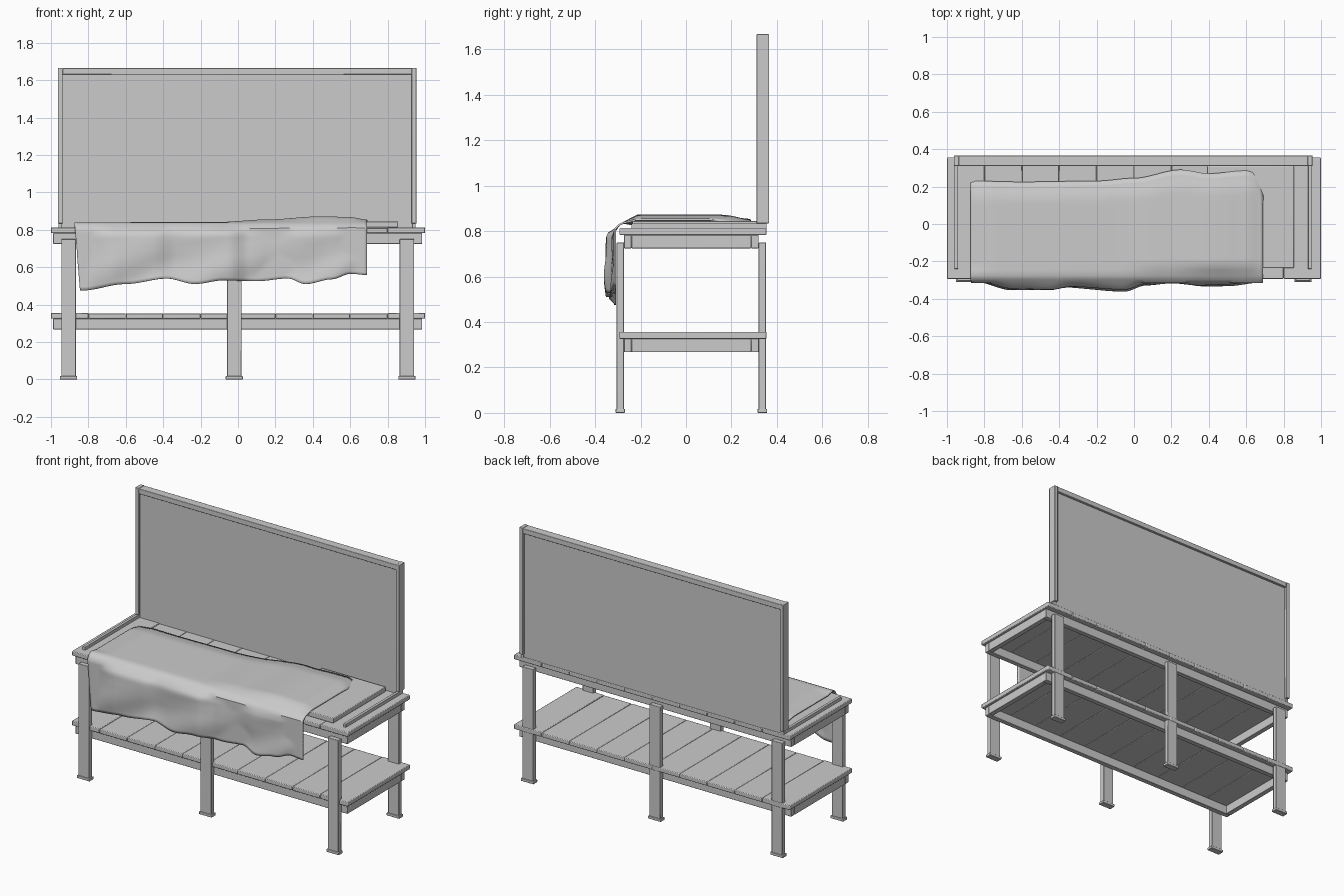
import bpy, bmesh, math

if "Cube" in bpy.data.objects:
    bpy.data.objects.remove(bpy.data.objects["Cube"])


def finish(name, bm, bevel=0.0):
    mesh = bpy.data.meshes.new(name)
    bmesh.ops.recalc_face_normals(bm, faces=bm.faces)
    bm.to_mesh(mesh)
    bm.free()
    ob = bpy.data.objects.new(name, mesh)
    bpy.context.collection.objects.link(ob)
    if bevel:
        m = ob.modifiers.new("edge", 'BEVEL')
        m.width = bevel
        m.segments = 2
    bpy.ops.object.select_all(action='DESELECT')
    ob.select_set(True)
    bpy.context.view_layer.objects.active = ob
    bpy.ops.object.shade_smooth_by_angle(angle=math.radians(35))
    return ob


def box(name, x, y, z, bevel=0.003):
    bm = bmesh.new()
    bmesh.ops.create_cube(bm, size=1)
    for v in bm.verts:
        for i, (a, b) in enumerate((x, y, z)):
            v.co[i] = (a + b) / 2 + v.co[i] * (b - a)
    return finish(name, bm, bevel)


def lerp(pts, t):
    """Smooth interpolation through (position, value) points."""
    if t <= pts[0][0]:
        return pts[0][1]
    for (a, u), (b, v) in zip(pts, pts[1:]):
        if t <= b:
            s = (t - a) / (b - a)
            return u + (v - u) * s * s * (3 - 2 * s)
    return pts[-1][1]


# Six legs with small feet
for row, y0, y1 in (("front", -0.305, -0.273), ("back", 0.32, 0.352)):
    for side, x in (("left", -0.906), ("middle", -0.02), ("right", 0.903)):
        box(f"{row}_leg_{side}", (x - 0.039, x + 0.039), (y0, y1), (0.01, 0.75))
        box(f"{row}_foot_{side}", (x - 0.046, x + 0.046), (y0 - 0.005, y1 + 0.005), (0, 0.018))

# Lower shelf and table top: frame rails and ten cross planks each
for level, z in (("shelf", 0.267), ("top", 0.724)):
    zr = (z, z + 0.059)
    box(f"{level}_front_rail", (-0.988, 0.985), (-0.273, -0.24), zr)
    box(f"{level}_back_rail", (-0.988, 0.985), (0.287, 0.32), zr)
    box(f"{level}_left_rail", (-0.988, -0.955), (-0.24, 0.287), zr)
    box(f"{level}_right_rail", (0.952, 0.985), (-0.24, 0.287), zr)
    for i in range(10):
        x = -1 + 0.2 * i
        dz = 0.003 * (i in (0, 9))
        box(f"{level}_plank_{i + 1}", (x + 0.0005 * (i > 0), x + 0.2 - 0.0005 * (i < 9)),
            (-0.293, 0.355), (z + 0.059, z + 0.086 + dz), 0.004)

# Back board with end strips, posts and cap rail
for side, x in (("left", -0.963), ("right", 0.928)):
    box(f"end_strip_{side}", (x + 0.003, x + 0.022), (-0.24, 0.355), (0.81, 0.834), 0.002)
    box(f"board_post_{side}", (x, x + 0.026), (0.31, 0.366), (0.834, 1.666))
box("board_panel", (-0.94, 0.93), (0.325, 0.35), (0.81, 1.645), 0.0)
box("board_cap", (-0.938, 0.929), (0.31, 0.366), (1.63, 1.664))

# Work mat under the right end of the cloth
box("work_mat", (0.39, 0.855), (-0.235, 0.31), (0.812, 0.845), 0.004)

# Draped cloth
back = [(-0.87, 0.23), (-0.6, 0.225), (-0.2, 0.23), (0, 0.245), (0.25, 0.29),
        (0.4, 0.27), (0.6, 0.285), (0.66, 0.27), (0.69, 0.2)]
bulge = [(-0.87, -0.305), (-0.65, -0.35), (-0.45, -0.352), (-0.34, -0.335), (-0.05, -0.356),
         (0.06, -0.325), (0.2, -0.315), (0.35, -0.328), (0.5, -0.325), (0.69, -0.307)]
hem = [(-0.87, 0.475), (-0.6, 0.51), (-0.38, 0.54), (-0.23, 0.51), (-0.08, 0.53), (0.1, 0.525),
       (0.27, 0.54), (0.36, 0.51), (0.5, 0.535), (0.6, 0.565), (0.69, 0.558)]
height = [(-0.87, 0.826), (-0.75, 0.836), (-0.1, 0.838), (0.15, 0.851), (0.45, 0.868), (0.6, 0.864), (0.69, 0.85)]
NX, NT, NH = 90, 18, 18
bm = bmesh.new()
grid = []
for i in range(NX + 1):
    x = -0.875 + 1.565 * i / NX
    yb, yf, zb, zt = lerp(back, x), lerp(bulge, x), lerp(hem, x), lerp(height, x)
    col = []
    for j in range(NT + 1):                       # lying on the table
        t = j / NT
        y = yb + (-0.275 - yb) * t
        z = zt + lerp([(0, -0.018), (0.2, 0)], t)
        z -= lerp([(-0.275, zt - 0.836), (-0.215, 0)], y)
        col.append((x, y, z))
    for j in range(1, NH + 1):                    # hanging in front
        t = j / NH
        a = min(t / 0.25, 1)
        y = -0.275 + (yf + 0.281) * math.sin(a * math.pi / 2)
        y += 0.010 * math.sin(9 * x + 7 * t) * t
        y = min(max(y, -0.359), -0.312)
        if j < 3:
            y = max(y, -0.275 - 0.02 * j)
        z = 0.836 + (zb - 0.836) * (t - 0.04 * math.sin(math.pi * t) * (t < 0.5))
        if j == 1:
            z = 0.826
        hx = x + 0.03 * t * lerp([(-0.88, 1), (-0.6, 0)], x)
        col.append((hx, y, z))
    grid.append([bm.verts.new(c) for c in col])
for a, b in zip(grid, grid[1:]):
    for j in range(NT + NH):
        bm.faces.new((a[j], b[j], b[j + 1], a[j + 1]))
cloth = finish("cloth", bm)
s = cloth.modifiers.new("thickness", 'SOLIDIFY')
s.thickness = 0.008
s.offset = 0
